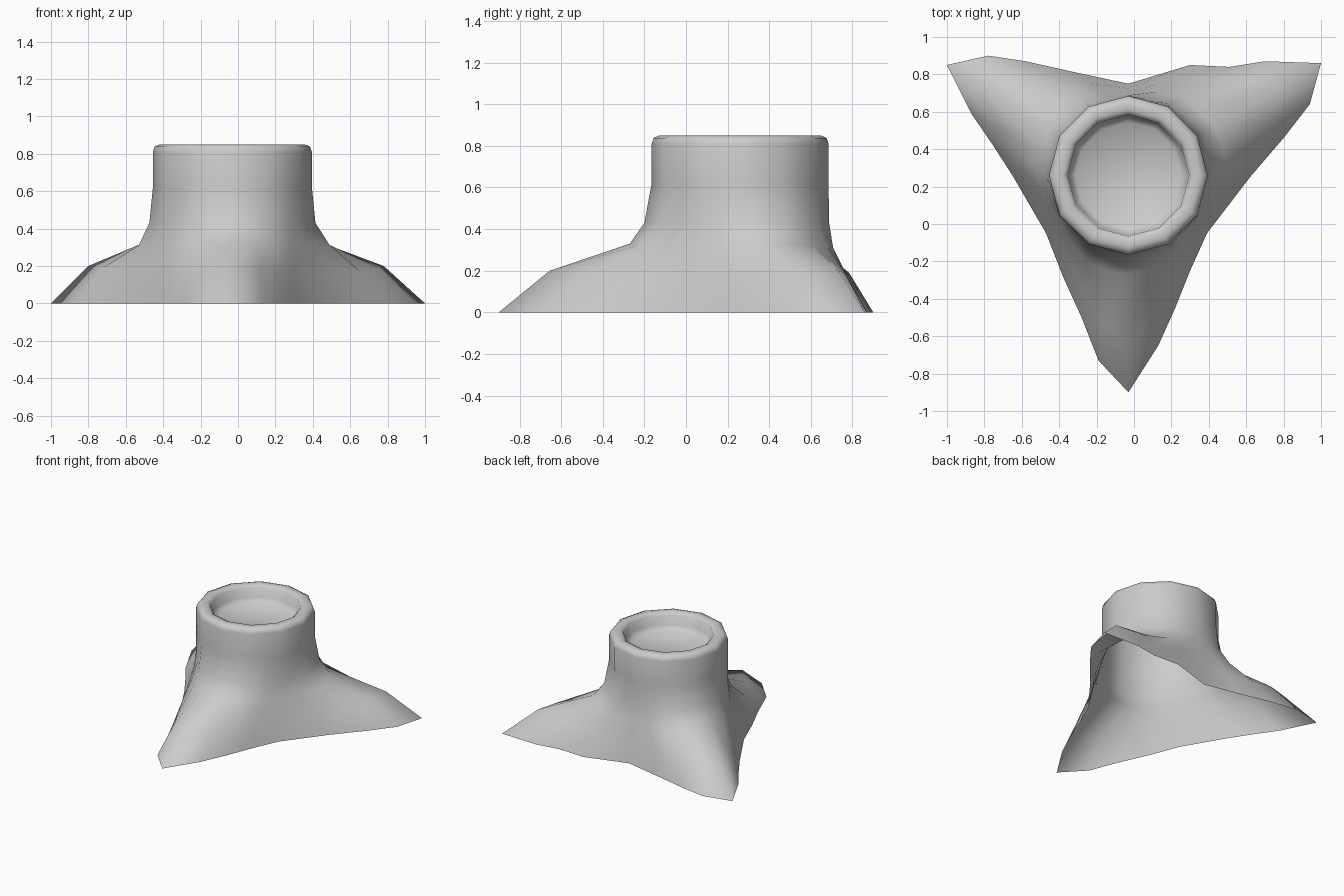
import bpy
import bmesh
from math import cos, sin, pi
from mathutils import Vector

if "Cube" in bpy.data.objects:
    bpy.data.objects.remove(bpy.data.objects["Cube"], do_unlink=True)

SIDES = 12
COLUMNS = SIDES * 2
AXIS = Vector((-0.03, 0.26, 0))

# One plain wood-grey material
grey = bpy.data.materials.new("stump grey")
grey.use_nodes = True
grey.diffuse_color = (0.6, 0.6, 0.6, 1)
shader = grey.node_tree.nodes["Principled BSDF"]
shader.inputs["Base Color"].default_value = grey.diffuse_color
shader.inputs["Roughness"].default_value = 0.8


def from_ridge(column):
    """Columns away from the nearest root ridge; 4 is the valley."""
    return min(column % 8, 8 - column % 8)


def trunk_point(column, radius, height):
    """Point on a twelve-sided trunk ring; odd columns sit mid-edge."""
    def corner(index):
        angle = -pi / 2 + index * 2 * pi / SIDES
        return Vector((cos(angle), sin(angle), 0)) * radius
    spot = (corner(column // 2) + corner((column + 1) // 2)) / 2
    return AXIS + spot + Vector((0, 0, height))


def trunk_ring(radius, height):
    return [trunk_point(c, radius, height) for c in range(COLUMNS)]


# Ground outline of the three spreading roots, starting at the front tip
OUTLINE = [
    (-.03, -.9), (.13, -.65), (.22, -.45), (.3, -.25),
    (.39, -.05), (.62, .25), (.8, .46), (.94, .64),
    (1, .86), (.7, .87), (.51, .84), (.3, .85),
    (-.03, .75), (-.31, .81), (-.58, .87), (-.78, .9),
    (-1, .85), (-.87, .59), (-.76, .43), (-.65, .26),
    (-.47, -.05), (-.38, -.28), (-.28, -.5), (-.19, -.73)]
ground = [Vector((x, y, 0)) for x, y in OUTLINE]

# Trunk collar, pinched in a little above the valleys
collar = [trunk_point(c, 0.46 - 0.008 * from_ridge(c), 0.43)
          for c in range(COLUMNS)]


def root_ring(spreads, heights):
    """Ring between collar and ground; values run from ridge to valley."""
    ring = []
    for c in range(COLUMNS):
        step = from_ridge(c)
        spot = collar[c].lerp(ground[c], spreads[step])
        spot.z = heights[step]
        ring.append(spot)
    return ring


rings = [
    ground,
    root_ring((.65, .65, .62, .6, .6), (.2, .19, .17, .17, .17)),
    root_ring((.1, .15, .2, .22, .15), (.33, .32, .31, .31, .32)),
    collar,
    trunk_ring(0.425, 0.62),
    # rounded rim
    trunk_ring(0.425, 0.81),
    trunk_ring(0.416, 0.838),
    trunk_ring(0.388, 0.85),
    trunk_ring(0.35, 0.85),
    trunk_ring(0.325, 0.835),
    # sunken cut face
    trunk_ring(0.318, 0.76),
    trunk_ring(0.285, 0.725),
]

# Loft the rings; the underside stays open
bm = bmesh.new()
loops = [[bm.verts.new(p) for p in ring] for ring in rings]
for low, high in zip(loops, loops[1:]):
    for c in range(COLUMNS):
        n = (c + 1) % COLUMNS
        bm.faces.new((low[c], low[n], high[n], high[c]))
bm.faces.new(loops[-1])
for face in bm.faces:
    face.smooth = True
mesh = bpy.data.meshes.new("stump")
bm.to_mesh(mesh)
bm.free()
mesh.materials.append(grey)

stump = bpy.data.objects.new("stump", mesh)
bpy.context.collection.objects.link(stump)
